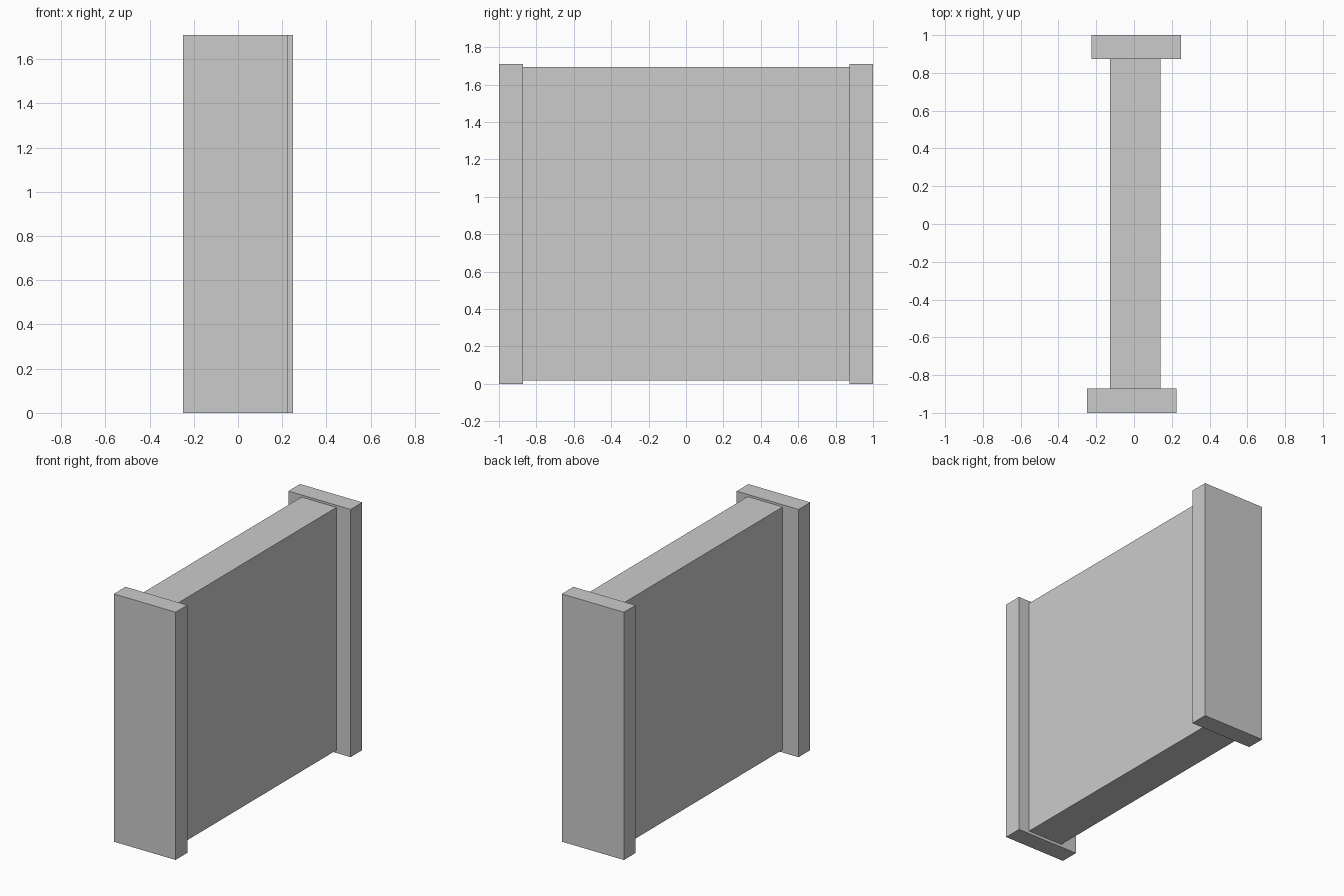
import bpy

if "Cube" in bpy.data.objects:
    bpy.data.objects.remove(bpy.data.objects["Cube"])


def box(name, x, y, z):
    """Add a box spanning the given (min, max) ranges."""
    bpy.ops.mesh.primitive_cube_add(
        size=1, location=[(a + b) / 2 for a, b in (x, y, z)])
    obj = bpy.context.object
    obj.name = name
    obj.scale = [b - a for a, b in (x, y, z)]
    bpy.ops.object.transform_apply(location=False, rotation=False, scale=True)
    return obj


# End posts, slightly offset from each other sideways
box("front_post", (-0.248, 0.224), (-1.0, -0.872), (0.0, 1.709))
box("back_post", (-0.226, 0.248), (0.873, 1.0), (0.0, 1.709))

# Wall panel between the posts, inset at top and bottom
box("wall_panel", (-0.127, 0.14), (-0.872, 0.873), (0.019, 1.694))
